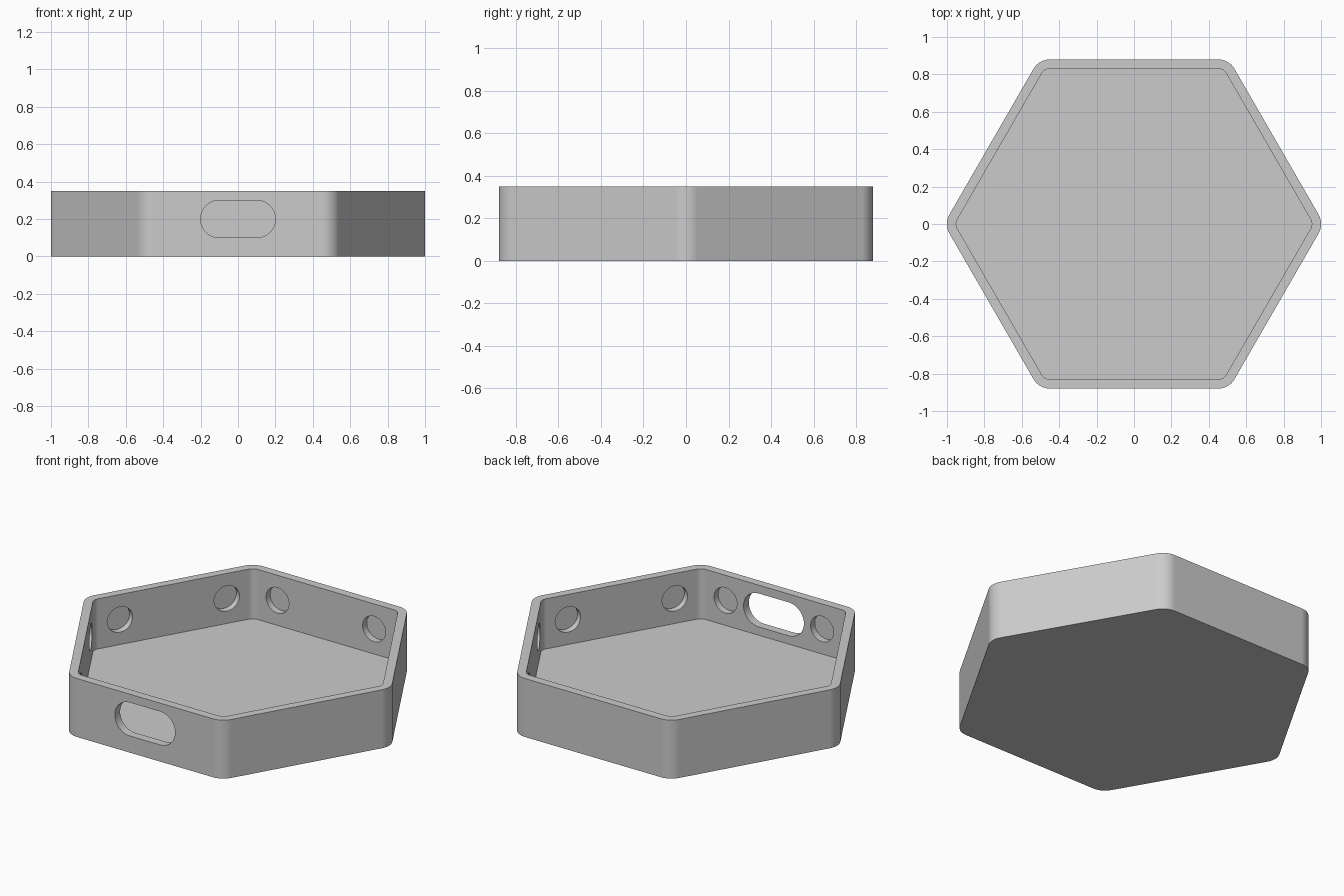
import bpy, bmesh, math
from mathutils import Matrix, Vector

if "Cube" in bpy.data.objects:
    bpy.data.objects.remove(bpy.data.objects["Cube"])

HEIGHT, FLOOR, WALL = 0.35, 0.05, 0.05
APOTHEM, CORNER = 0.88, 0.10


def arc(cx, cy, r, start, end, steps):
    return [(cx + r * math.cos(start + (end - start) * i / steps),
             cy + r * math.sin(start + (end - start) * i / steps))
            for i in range(steps + 1)]


def rounded_hexagon(apothem, r):
    pts, reach = [], (apothem - r) / math.cos(math.pi / 6)
    for k in range(6):
        a = k * math.pi / 3
        pts += arc(reach * math.cos(a), reach * math.sin(a), r,
                   a - math.pi / 6, a + math.pi / 6, 8)
    return pts


def add_prism(bm, profile, z0, z1, matrix=Matrix()):
    low = [bm.verts.new(matrix @ Vector((x, y, z0))) for x, y in profile]
    top = [bm.verts.new(matrix @ Vector((x, y, z1))) for x, y in profile]
    n = len(profile)
    bm.faces.new(low[::-1])
    bm.faces.new(top)
    for i in range(n):
        j = (i + 1) % n
        bm.faces.new((low[i], low[j], top[j], top[i]))


def make_object(name, bm):
    bmesh.ops.recalc_face_normals(bm, faces=bm.faces)
    mesh = bpy.data.meshes.new(name)
    bm.to_mesh(mesh)
    bm.free()
    obj = bpy.data.objects.new(name, mesh)
    bpy.context.collection.objects.link(obj)
    return obj


# Solid hexagonal body
bm = bmesh.new()
add_prism(bm, rounded_hexagon(APOTHEM, CORNER), 0, HEIGHT)
tray = make_object("hexagonal_tray", bm)

# Cutter for the open interior
bm = bmesh.new()
add_prism(bm, rounded_hexagon(APOTHEM - WALL, CORNER - WALL), FLOOR, HEIGHT + 0.1)
cavity = make_object("cavity_cutter", bm)

# Cutters for two blind round pockets per wall and the front slot
bm = bmesh.new()
upright = Matrix.Rotation(math.pi / 2, 4, 'X')   # prism axis runs along -y
lift = Matrix.Translation((0, 0, 0.2))
inner = APOTHEM - WALL
for k in range(6):
    turn = Matrix.Rotation(k * math.pi / 3, 4, 'Z')
    for x in (-0.32, 0.32):
        circle = arc(x, 0, 0.076, 0, 2 * math.pi, 40)[:-1]
        add_prism(bm, circle, inner - 0.04, inner + 0.04, lift @ turn @ upright)
slot = (arc(0.1, 0, 0.1, -math.pi / 2, math.pi / 2, 20)
        + arc(-0.1, 0, 0.1, math.pi / 2, 3 * math.pi / 2, 20))
add_prism(bm, slot, inner - 0.04, APOTHEM + 0.1, lift @ upright)
holes = make_object("hole_cutter", bm)

# Cut the cavity first, then the holes
for cutter in (cavity, holes):
    mod = tray.modifiers.new(cutter.name, 'BOOLEAN')
    mod.operation, mod.solver, mod.object = 'DIFFERENCE', 'EXACT', cutter
graph = bpy.context.evaluated_depsgraph_get()
cut_mesh = bpy.data.meshes.new_from_object(tray.evaluated_get(graph))
tray.modifiers.clear()
tray.data = cut_mesh
for cutter in (cavity, holes):
    bpy.data.objects.remove(cutter)

# Plain grey material
grey = bpy.data.materials.new("light_grey")
grey.diffuse_color = (0.6, 0.6, 0.6, 1)
grey.use_nodes = True
grey.node_tree.nodes["Principled BSDF"].inputs["Base Color"].default_value = grey.diffuse_color
tray.data.materials.clear()
tray.data.materials.append(grey)

# Smooth corners with crisp rims and flat walls
bpy.context.view_layer.objects.active = tray
tray.select_set(True)
bpy.ops.object.shade_smooth_by_angle(angle=math.radians(30))
weighted = tray.modifiers.new("flat_walls", 'WEIGHTED_NORMAL')
weighted.keep_sharp = True
